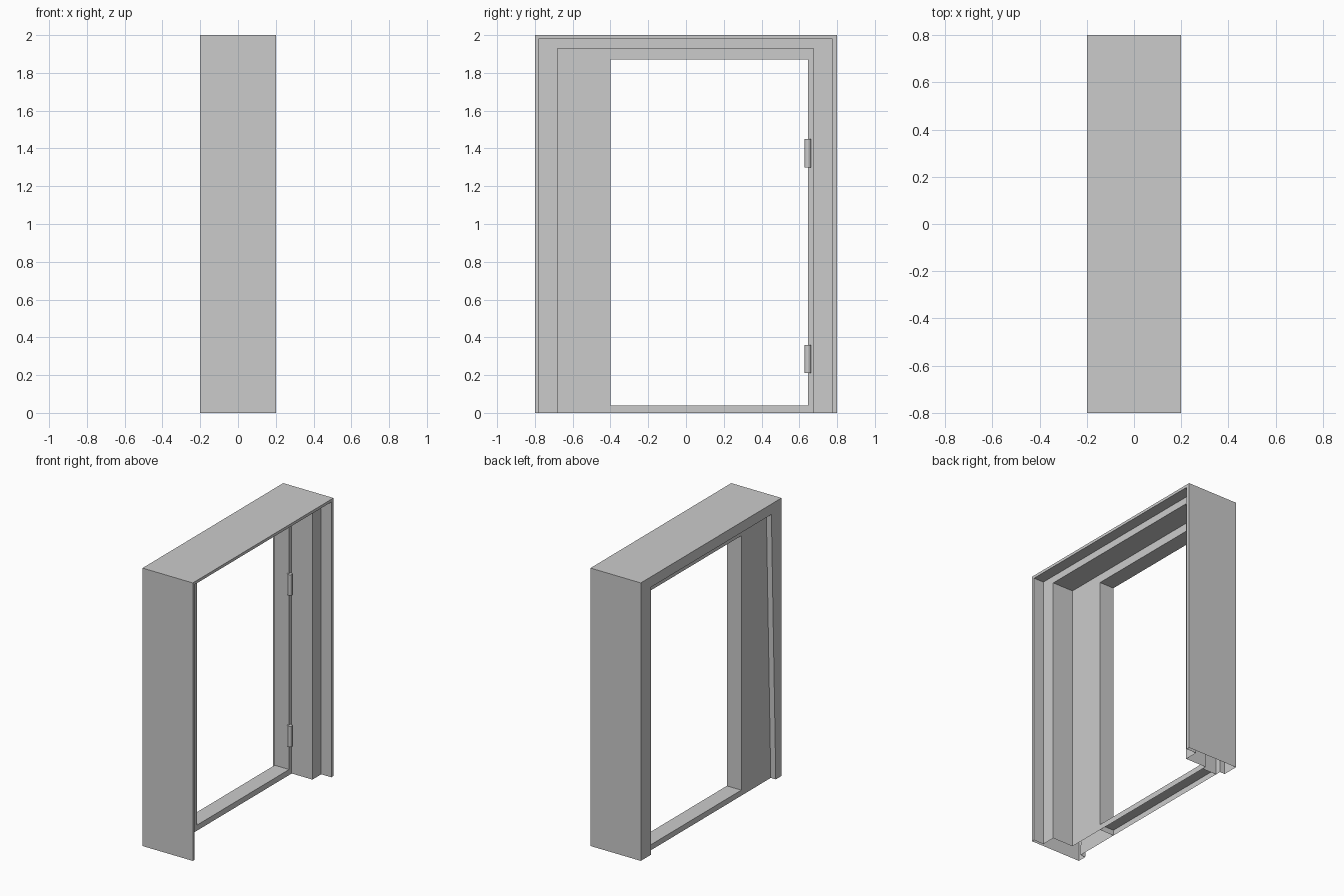
import bpy, bmesh

if "Cube" in bpy.data.objects:
    bpy.data.objects.remove(bpy.data.objects["Cube"])


def new_object(name, bm):
    bmesh.ops.recalc_face_normals(bm, faces=bm.faces)
    mesh = bpy.data.meshes.new(name)
    bm.to_mesh(mesh)
    bm.free()
    obj = bpy.data.objects.new(name, mesh)
    bpy.context.collection.objects.link(obj)
    return obj


# Stepped hollow door surround: U-shaped loops swept around the profile
# each level: x, left y at top, left y at bottom, right y, top z
levels = [
    (-0.20, -0.80, -0.80, 0.80, 2.00),
    (0.20, -0.80, -0.80, 0.80, 2.00),
    (0.20, -0.78, -0.78, 0.775, 1.98),
    (0.12, -0.78, -0.78, 0.775, 1.98),
    (0.12, -0.68, -0.68, 0.675, 1.93),
    (-0.045, -0.68, -0.68, 0.675, 1.93),
    (-0.045, -0.40, -0.40, 0.645, 1.87),
    (-0.16, -0.40, -0.40, 0.645, 1.87),
    (-0.16, -0.685, -0.735, 0.685, 1.925),
    (-0.20, -0.685, -0.735, 0.685, 1.925),
]
bm = bmesh.new()
loops = [[bm.verts.new(p) for p in ((x, yb, 0), (x, yt, zt), (x, yr, zt), (x, yr, 0))]
         for x, yt, yb, yr, zt in levels]
for i, a in enumerate(loops):
    b = loops[(i + 1) % len(loops)]
    for k in range(3):
        bm.faces.new((a[k], a[k + 1], b[k + 1], b[k]))
new_object("door_frame", bm)

# Sill: open-bottomed strip across the doorway
bm = bmesh.new()
profile = [(-0.045, 0), (-0.045, 0.04), (-0.16, 0.04), (-0.16, 0)]
ends = [[bm.verts.new((x, y, z)) for x, z in profile] for y in (-0.40, 0.645)]
for k in range(3):
    bm.faces.new((ends[0][k], ends[0][k + 1], ends[1][k + 1], ends[1][k]))
new_object("sill", bm)

# Hinges on the right-hand jamb
for name, z in (("lower_hinge", 0.285), ("upper_hinge", 1.375)):
    bpy.ops.mesh.primitive_cylinder_add(vertices=12, radius=0.0175, depth=0.15,
                                        location=(-0.04, 0.645, z))
    bpy.context.object.name = name
    bpy.ops.object.shade_smooth_by_angle()
